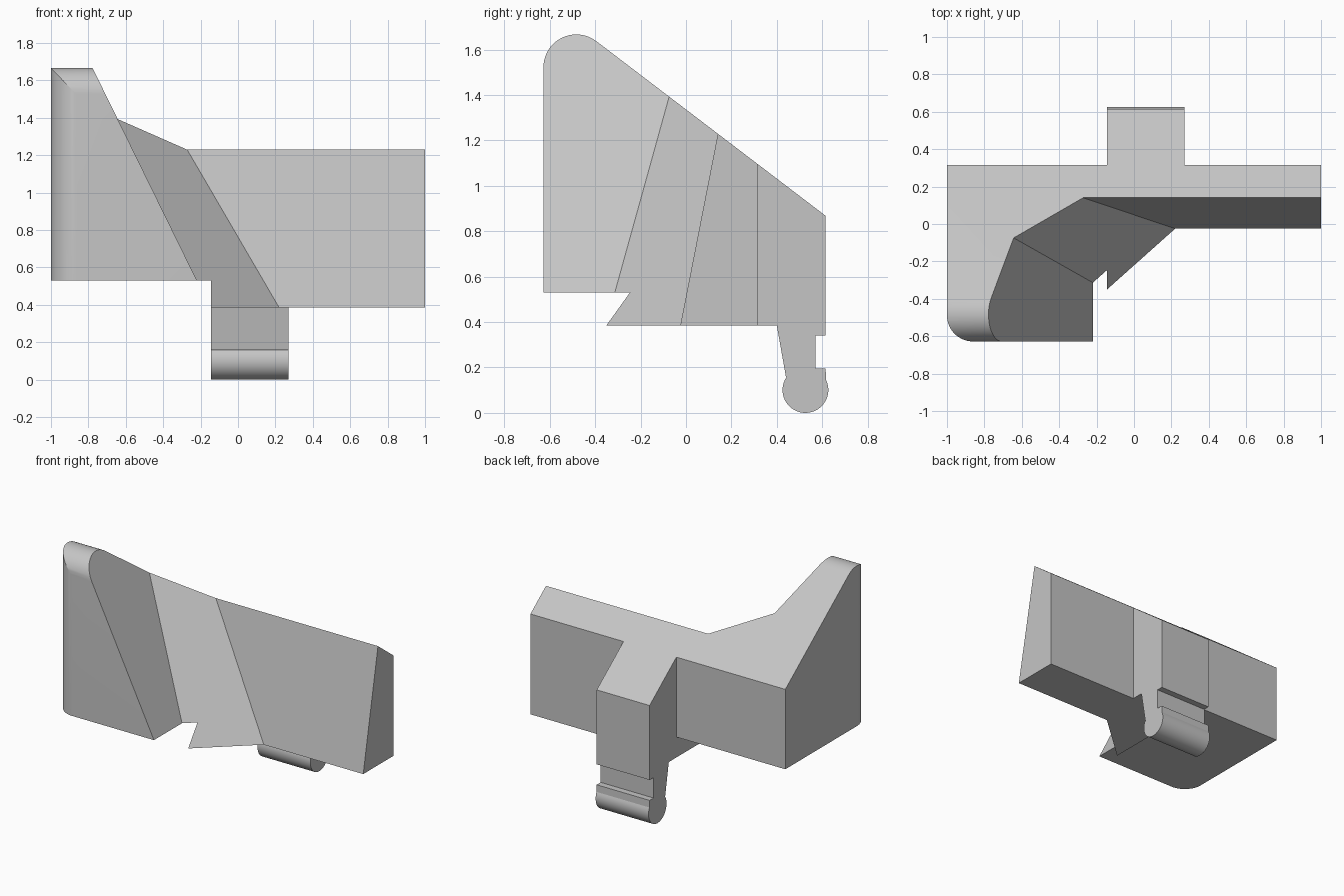
import bpy, bmesh
from math import sin, cos, radians
from mathutils import Vector

cube = bpy.data.objects.get("Cube")
if cube:
    bpy.data.objects.remove(cube, do_unlink=True)

grey = bpy.data.materials.new("plain_grey")
grey.use_nodes = True
colour = (0.56, 0.56, 0.56, 1)
grey.diffuse_color = colour
grey.node_tree.nodes["Principled BSDF"].inputs["Base Color"].default_value = colour


def arc(cx, cy, r, start, end, steps):
    angles = [radians(start + (end - start) * i / steps) for i in range(steps + 1)]
    return [(cx + r * cos(a), cy + r * sin(a)) for a in angles]


def finish(name, bm):
    bmesh.ops.recalc_face_normals(bm, faces=bm.faces)
    mesh = bpy.data.meshes.new(name)
    bm.to_mesh(mesh)
    bm.free()
    mesh.materials.append(grey)
    obj = bpy.data.objects.new(name, mesh)
    bpy.context.collection.objects.link(obj)
    return obj


def extrude(name, points, offset):
    bm = bmesh.new()
    face = bm.faces.new([bm.verts.new(p) for p in points])
    top = bmesh.ops.extrude_face_region(bm, geom=[face])["geom"]
    bmesh.ops.translate(bm, vec=offset, verts=[v for v in top if isinstance(v, bmesh.types.BMVert)])
    return finish(name, bm)


def box(low, high):
    bm = bmesh.new()
    bmesh.ops.create_cube(bm, size=1)
    low, high = Vector(low), Vector(high)
    for v in bm.verts:
        v.co = (low + high) / 2 + v.co * (high - low)
    return bm


def cut(target, cutter, operation):
    cutter.hide_render = True
    mod = target.modifiers.new(cutter.name, 'BOOLEAN')
    mod.object, mod.operation, mod.solver = cutter, operation, 'EXACT'
    bpy.context.view_layer.objects.active = target
    bpy.ops.object.modifier_apply(modifier=mod.name)
    bpy.data.objects.remove(cutter, do_unlink=True)


# Side profile: sloping top, rounded nose, neck with a latch notch and round foot
side = [(-0.628, 0.385), (0.40, 0.385), (0.44, 0.16)]
side += arc(0.526, 0.101, 0.101, 146, 386, 32)
side += [(0.615, 0.195), (0.57, 0.195), (0.57, 0.34), (0.615, 0.34), (0.615, 0.868)]
side += arc(-0.483, 1.522, 0.145, 52.7, 180, 20)
body = extrude("angled_bracket", [(-1.1, y, z) for y, z in side], (2.2, 0, 0))

# Plan outline: two wings, a rear column and one rounded front corner
plan = [(-1, 0.315), (-0.145, 0.315), (-0.145, 0.8), (0.27, 0.8), (0.27, 0.315),
        (1, 0.315), (1, -0.8), (-0.86, -0.8)]
plan += arc(-0.86, -0.488, 0.14, 270, 180, 16)
cut(body, extrude("plan_outline", [(x, y, -0.2) for x, y in plan], (0, 0, 2.2)), 'INTERSECT')

# Raised underside of the tall wing
cut(body, finish("underside_step", box((-1.3, -1, -0.3), (-0.145, 1, 0.53))), 'DIFFERENCE')

# Front hollow bounded by the tall wing, the diagonal face and the long wing
inner, corner, foot = (Vector(p) for p in (
    (-0.642, -0.075, 1.39), (-0.272, 0.14, 1.229), (0.22, -0.025, 0.385)))
diagonal = (corner - inner).cross(inner - foot)
if diagonal.y > 0:
    diagonal.negate()
hollow = box((-1.5, -1.5, -0.3), (1.5, 1.5, 2.2))
for point, normal in ((inner, Vector((1, 0, 0.491))), (corner, diagonal),
                      (foot, Vector((0, -0.842, 0.165)))):
    geom = hollow.verts[:] + hollow.edges[:] + hollow.faces[:]
    result = bmesh.ops.bisect_plane(hollow, geom=geom, plane_co=point,
                                    plane_no=normal.normalized(), clear_inner=True)
    rim = [e for e in result["geom_cut"] if isinstance(e, bmesh.types.BMEdge)]
    bmesh.ops.holes_fill(hollow, edges=rim, sides=0)
cut(body, finish("front_hollow", hollow), 'DIFFERENCE')

# Smooth curves, crisp edges
bpy.ops.object.select_all(action='DESELECT')
body.select_set(True)
bpy.context.view_layer.objects.active = body
bpy.ops.object.shade_smooth_by_angle(angle=radians(20))
